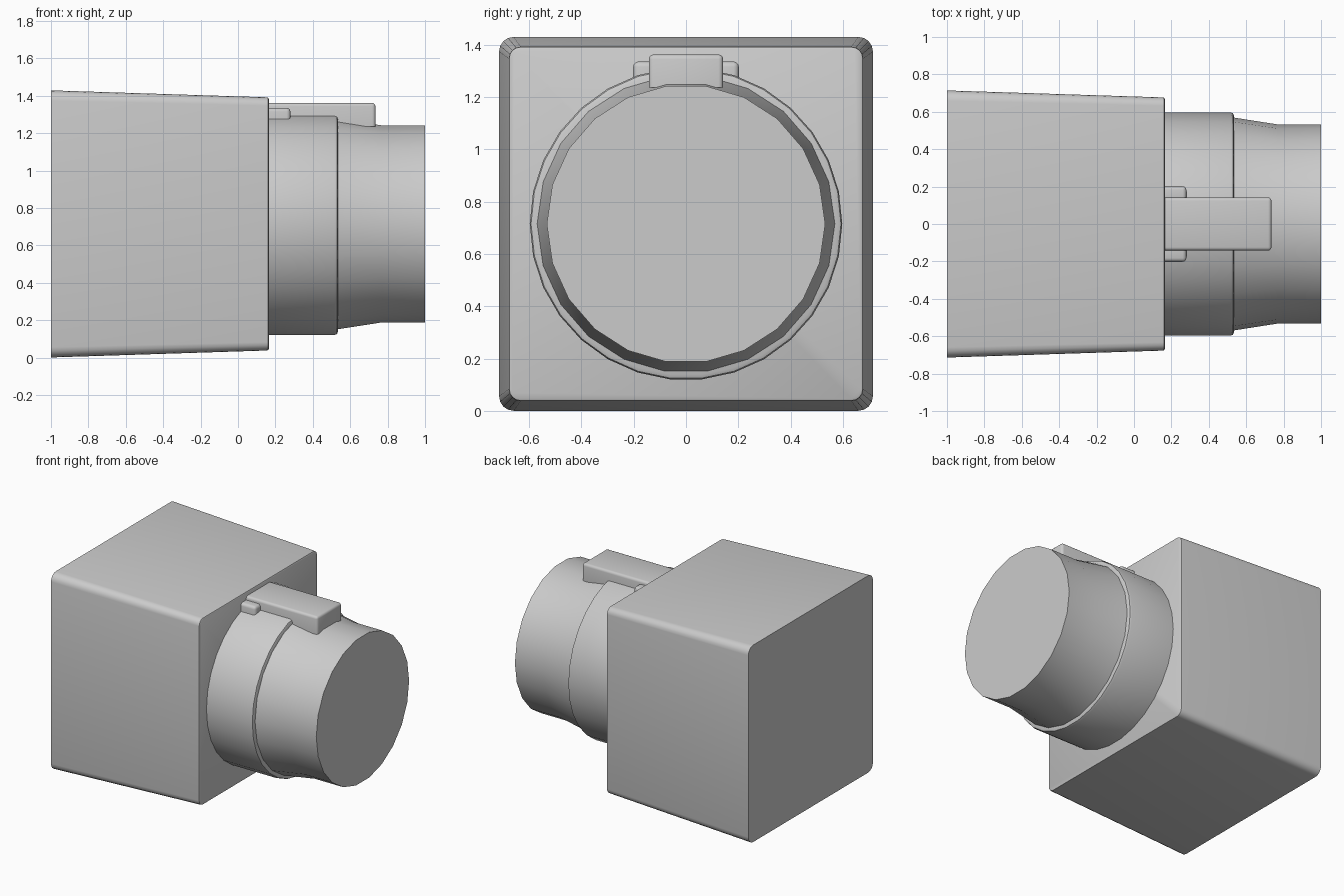
import bpy, bmesh, math
from math import cos, sin, pi, radians
from mathutils import Vector

old = bpy.data.objects.get("Cube")
if old:
    bpy.data.objects.remove(old, do_unlink=True)

CZ = 0.715  # height of the lens axis

grey = bpy.data.materials.new("plain grey")
grey.use_nodes = True
COLOUR = (0.6, 0.6, 0.6, 1)
grey.diffuse_color = COLOUR
grey.node_tree.nodes["Principled BSDF"].inputs["Base Color"].default_value = COLOUR


def finish(name, bm, angle):
    bmesh.ops.recalc_face_normals(bm, faces=bm.faces[:])
    mesh = bpy.data.meshes.new(name)
    bm.to_mesh(mesh)
    bm.free()
    mesh.materials.append(grey)
    ob = bpy.data.objects.new(name, mesh)
    bpy.context.collection.objects.link(ob)
    bpy.ops.object.select_all(action="DESELECT")
    ob.select_set(True)
    bpy.context.view_layer.objects.active = ob
    bpy.ops.object.shade_smooth_by_angle(angle=radians(angle))
    return ob


def loft(name, sections, angle=35):
    """Join (x, outline) sections along x and cap both ends."""
    bm = bmesh.new()
    rings = [[bm.verts.new((x, y, z + CZ)) for y, z in pts] for x, pts in sections]
    n = len(rings[0])
    for a, b in zip(rings, rings[1:]):
        for i in range(n):
            j = (i + 1) % n
            bm.faces.new((a[i], a[j], b[j], b[i]))
    bm.faces.new(rings[0])
    bm.faces.new(rings[-1])
    return finish(name, bm, angle)


def rounded_square(half, r, steps=4):
    pts = []
    for k, (sy, sz) in enumerate([(1, 1), (-1, 1), (-1, -1), (1, -1)]):
        for i in range(steps + 1):
            a = (k + i / steps) * pi / 2
            pts.append((sy * (half - r) + r * cos(a), sz * (half - r) + r * sin(a)))
    return pts


def circle(r, sides):
    return [(r * cos(2 * pi * i / sides), r * sin(2 * pi * i / sides)) for i in range(sides)]


def rounded_box(name, low, high, bevel):
    """Box with rounded top and outer edges; the rear end stays square."""
    low, high = Vector(low), Vector(high)
    bm = bmesh.new()
    bmesh.ops.create_cube(bm, size=1)
    for v in bm.verts:
        v.co = (low + high) / 2 + v.co * (high - low)
    edges = [e for e in bm.edges
             if any(v.co.x > low.x + 0.001 for v in e.verts)
             and any(v.co.z > low.z + 0.001 for v in e.verts)]
    bmesh.ops.bevel(bm, geom=edges, offset=bevel, segments=3, profile=0.5, affect="EDGES")
    return finish(name, bm, 35)


# Tapered housing with softened long edges and front rim
loft("housing", [
    (-1.0, rounded_square(0.714, 0.055)),
    (0.150, rounded_square(0.677, 0.045)),
    (0.161, rounded_square(0.675, 0.043)),
    (0.165, rounded_square(0.668, 0.038)),
])

# Wide collar with a rounded lip
loft("collar", [(x, circle(r, 30)) for x, r in
                [(0.10, 0.597), (0.515, 0.597), (0.529, 0.592), (0.535, 0.578)]])

# Barrel that narrows and then runs straight
loft("barrel", [(x, circle(r, 22)) for x, r in
                [(0.50, 0.573), (0.54, 0.568), (0.77, 0.532), (1.0, 0.532)]])

# Raised block on top of the collar and barrel
rounded_box("top_block", (0.12, -0.142, 1.235), (0.735, 0.142, 1.362), 0.018)

# Small tabs either side of the block
for side, s in (("left", 1), ("right", -1)):
    y0, y1 = sorted((s * 0.10, s * 0.202))
    rounded_box(side + "_tab", (0.12, y0, 1.255), (0.28, y1, 1.335), 0.02)
